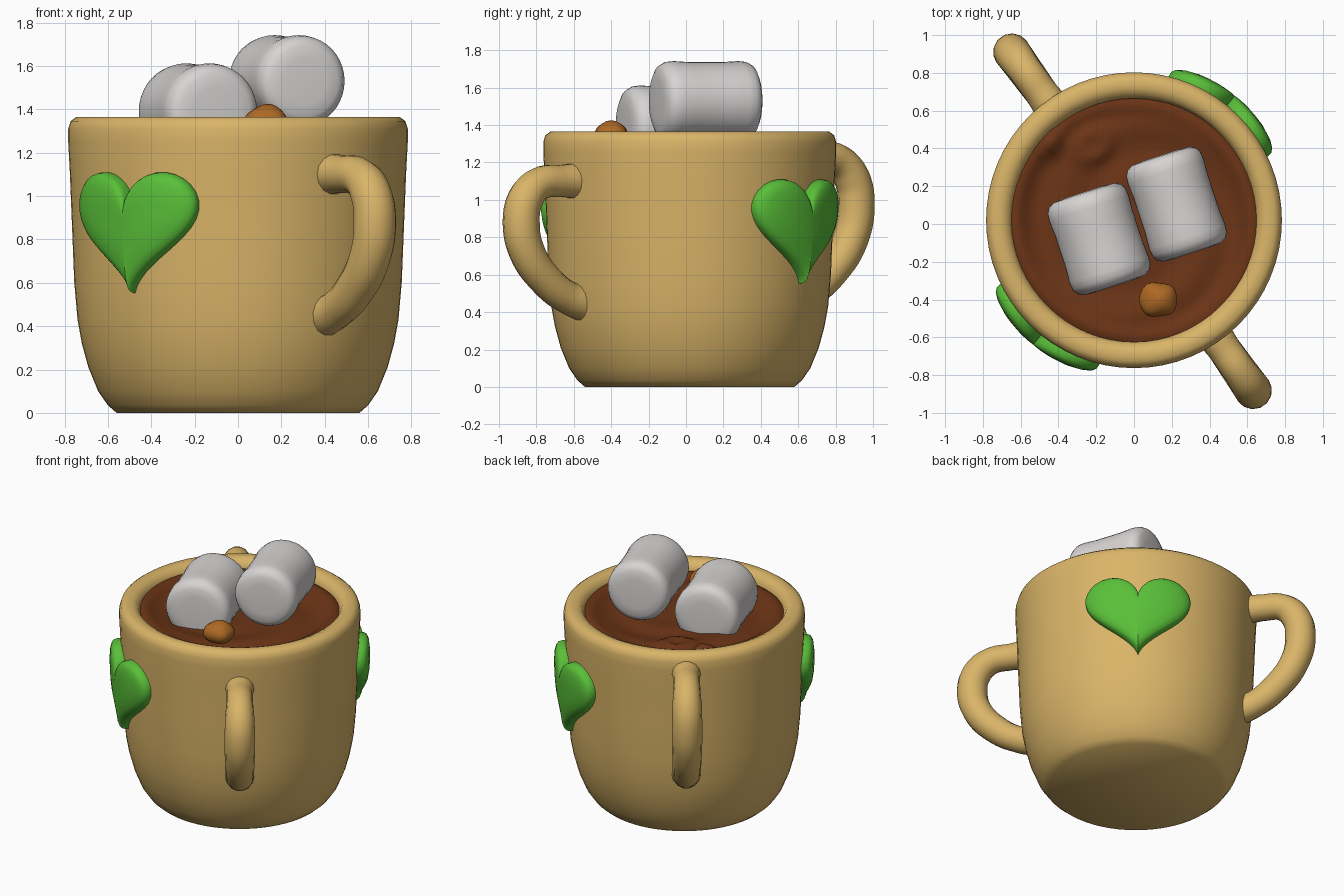
import bpy, bmesh, math
from math import sin, cos, pi, radians, exp, hypot
from mathutils import Vector, Matrix

cube = bpy.data.objects.get("Cube")
if cube:
    bpy.data.objects.remove(cube)

CENTRE = Vector((0, 0.02, 0))


def material(name, rgb):
    m = bpy.data.materials.new(name)
    m.use_nodes = True
    m.diffuse_color = (*rgb, 1)
    m.node_tree.nodes["Principled BSDF"].inputs["Base Color"].default_value = (*rgb, 1)
    return m


TAN = material("tan glaze", (0.70, 0.46, 0.14))
GREEN = material("green", (0.10, 0.52, 0.04))
COCOA = material("cocoa brown", (0.15, 0.035, 0.008))
WHITE = material("soft white", (0.68, 0.66, 0.65))
CARAMEL = material("caramel", (0.42, 0.14, 0.018))


def finish(name, bm, mat, angle=45):
    bmesh.ops.recalc_face_normals(bm, faces=bm.faces)
    me = bpy.data.meshes.new(name)
    bm.to_mesh(me)
    bm.free()
    me.materials.append(mat)
    ob = bpy.data.objects.new(name, me)
    bpy.context.collection.objects.link(ob)
    bpy.ops.object.select_all(action='DESELECT')
    ob.select_set(True)
    bpy.context.view_layer.objects.active = ob
    bpy.ops.object.shade_smooth_by_angle(angle=radians(angle))
    return ob


def rings(loops, first_cap=True, last_cap=True):
    """Bridge equal closed loops of points into a skin."""
    bm = bmesh.new()
    vs = [[bm.verts.new(p) for p in loop] for loop in loops]
    n = len(vs[0])
    for a, b in zip(vs, vs[1:]):
        for i in range(n):
            j = (i + 1) % n
            bm.faces.new((a[i], a[j], b[j], b[i]))
    if first_cap:
        bm.faces.new(vs[0])
    if last_cap:
        bm.faces.new(vs[-1])
    return bm


def lathe(profile, steps=64):
    return rings([[Vector((r * cos(2 * pi * i / steps), r * sin(2 * pi * i / steps), z))
                   for i in range(steps)] for r, z in profile])


# Mug body: rounded base, gently flared wall, thick soft rim
mug_profile = [(0.56, 0), (0.60, 0.035), (0.645, 0.10), (0.69, 0.21), (0.72, 0.32),
               (0.74, 0.43), (0.755, 0.60), (0.765, 0.85), (0.775, 1.10), (0.783, 1.25),
               (0.783, 1.31), (0.772, 1.345), (0.745, 1.365), (0.70, 1.365),
               (0.665, 1.35), (0.645, 1.31), (0.64, 1.20)]
mug = finish("mug_body", lathe(mug_profile), TAN)
mug.location = CENTRE


def wall(z):
    for (r0, z0), (r1, z1) in zip(mug_profile, mug_profile[1:]):
        if z0 <= z <= z1:
            return r0 + (r1 - r0) * (z - z0) / (z1 - z0)
    return 0.78


# Cocoa surface with swirls, a raised edge and a bubble
def cocoa_height(x, y):
    r, a = hypot(x, y), math.atan2(y, x)
    bubble = hypot(x + 0.22, y - 0.40)
    return (1.285 + 0.012 * sin(22 * r + 2 * a) * min(1, 2 * r)
            + 0.03 * exp(-((r - 0.62) / 0.05) ** 2)
            + 0.03 * exp(-((bubble - 0.07) / 0.035) ** 2)
            + 0.07 * exp(-(hypot(x + 0.43, y - 0.40) / 0.06) ** 2))


loops = []
for k in range(26):
    r = 0.65 * (1 - k / 26)
    pts = [(r * cos(2 * pi * i / 64), r * sin(2 * pi * i / 64)) for i in range(64)]
    loops.append([Vector((x, y, cocoa_height(x, y))) for x, y in pts])
cocoa = finish("cocoa_surface", rings(loops, first_cap=False), COCOA, 80)
cocoa.location = CENTRE


# Handles: bent tubes on opposite sides
def handle(name, degrees, low, high):
    path = [(0.70, 1, 1.08), (0.84, 1, 0.95), (0.98, 0.98, 0.95), (1.07, 0.86, 1.05),
            (1.10, 0.66, 1.08), (1.06, 0.42, 1.05), (0.94, 0.20, 1),
            (0.80, 0.06, 0.95), (0.66, 0, 1.1)]
    cu = bpy.data.curves.new(name, 'CURVE')
    cu.dimensions = '3D'
    cu.bevel_depth = 0.092
    cu.bevel_resolution = 5
    cu.resolution_u = 6
    cu.use_fill_caps = True
    sp = cu.splines.new('BEZIER')
    sp.bezier_points.add(len(path) - 1)
    for p, (r, t, size) in zip(sp.bezier_points, path):
        p.co = (r, 0, low + (high - low) * t)
        p.radius = size
        p.handle_left_type = p.handle_right_type = 'AUTO'
    cu.materials.append(TAN)
    ob = bpy.data.objects.new(name, cu)
    bpy.context.collection.objects.link(ob)
    ob.location = CENTRE
    ob.rotation_euler.z = radians(degrees)


handle("front_handle", -55, 0.44, 1.10)
handle("back_handle", 126, 0.47, 1.225)


# Puffy hearts wrapped around the wall
def heart(name, degrees):
    loops = []
    for s, lift in [(1, -0.03), (1, 0.015), (0.975, 0.04), (0.92, 0.056), (0.8, 0.068),
                    (0.6, 0.076), (0.35, 0.08), (0.08, 0.08)]:
        loop = []
        for i in range(56):
            t = 2 * pi * (i + 0.5) / 56
            u = 16 * sin(t) ** 3 * s
            v = 13 * cos(t) - 5 * cos(2 * t) - 2 * cos(3 * t) - cos(4 * t)
            z = 0.88 + v * s * 0.0193
            a = radians(degrees) + u * 0.0215 / 0.77
            r = wall(z) + lift
            loop.append(Vector((r * cos(a), r * sin(a), z)))
        loops.append(loop)
    finish(name, rings(loops), GREEN, 60).location = CENTRE


heart("front_heart", 231)
heart("back_heart", 51)


# Marshmallows: soft-edged cylinders lying on their sides
def marshmallow(name, place, radius, half):
    side = [(0.5, half), (0.76, half - 0.005), (0.9, half - 0.02), (0.98, half - 0.05),
            (1, half - 0.09), (0.975, half * 0.35)]
    profile = [(radius * r, z) for r, z in side]
    profile += [(r, -z) for r, z in reversed(profile)]
    ob = finish(name, lathe(profile, 40), WHITE, 60)
    ob.rotation_euler = Vector((0.17, -0.52, 0)).to_track_quat('Z', 'Y').to_euler()
    ob.location = place


marshmallow("upper_marshmallow", (0.225, 0.105, 1.53), 0.212, 0.272)
marshmallow("lower_marshmallow", (-0.185, -0.08, 1.39), 0.222, 0.262)

# Caramel nugget floating near the front
bm = bmesh.new()
bmesh.ops.create_icosphere(bm, subdivisions=3, radius=1)
for v in bm.verts:
    v.co *= 1 + 0.08 * sin(4 * v.co.x + 1) * cos(3 * v.co.y)
bm.transform(Matrix.Diagonal((0.105, 0.095, 0.075, 1)))
nugget = finish("caramel_nugget", bm, CARAMEL, 60)
nugget.location = (0.13, -0.40, 1.345)
